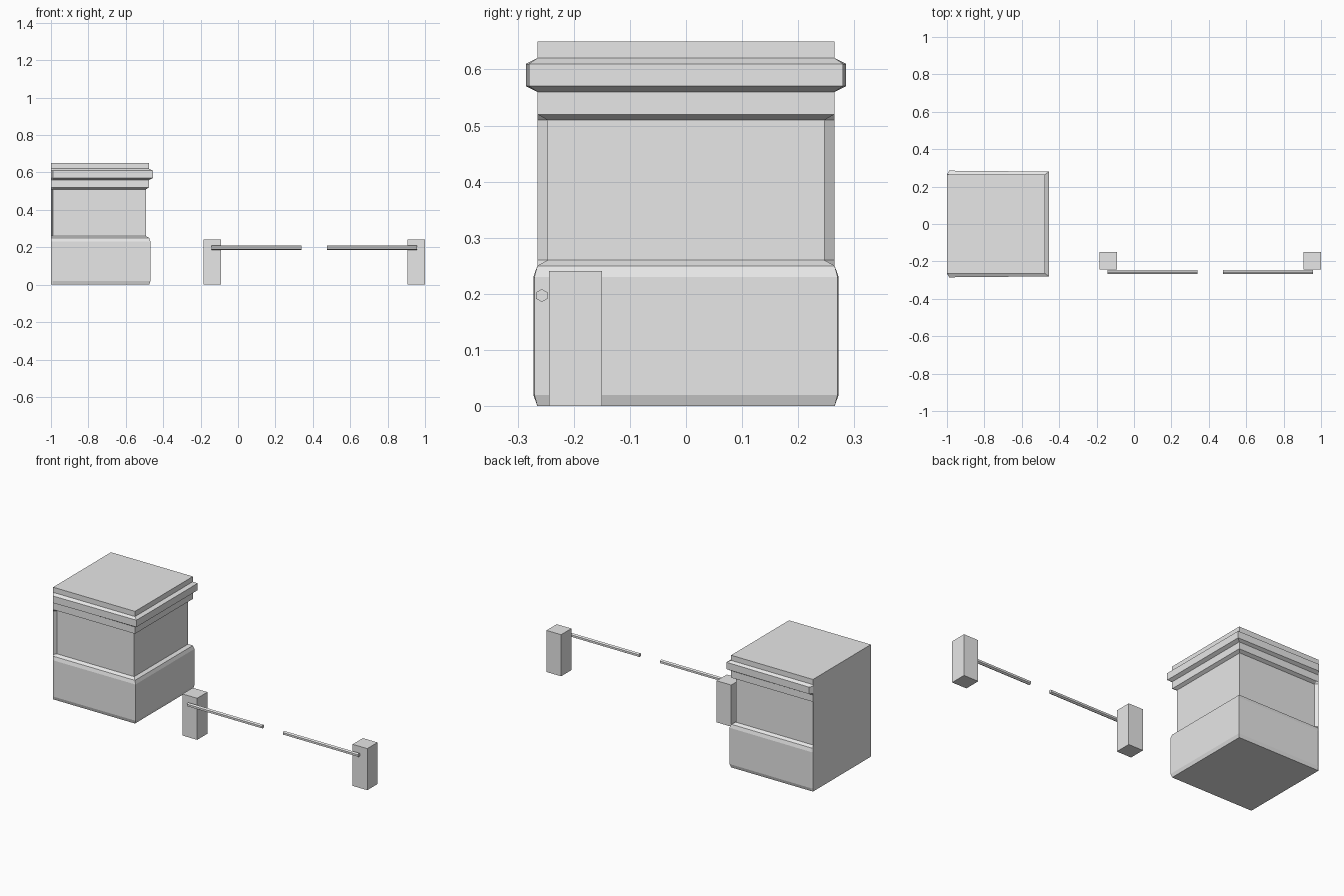
import bpy, bmesh, math

cube = bpy.data.objects.get("Cube")
if cube:
    bpy.data.objects.remove(cube, do_unlink=True)

GREY = (0.8, 0.8, 0.8, 1)
mat = bpy.data.materials.new("light grey")
mat.use_nodes = True
mat.diffuse_color = GREY
mat.node_tree.nodes["Principled BSDF"].inputs["Base Color"].default_value = GREY


def add_object(name, bm):
    bmesh.ops.recalc_face_normals(bm, faces=bm.faces)
    mesh = bpy.data.meshes.new(name)
    bm.to_mesh(mesh)
    bm.free()
    mesh.materials.append(mat)
    obj = bpy.data.objects.new(name, mesh)
    bpy.context.collection.objects.link(obj)
    return obj


# Booth: moulding profile (offset, height) carried round front, side and back,
# fading into a flat wall at the outer side
BACK_X, FRONT_X, HALF = -1.0, -0.475, 0.265
profile = [(0, 0), (0.007, 0.02), (0.007, 0.23), (0, 0.25),
           (-0.018, 0.26), (-0.018, 0.51), (0, 0.52), (0, 0.56),
           (0.02, 0.57), (0.02, 0.61), (0, 0.62), (0, 0.65)]

bm = bmesh.new()
rings = []
for off, z in profile:
    corner = HALF + (off * 0.75 if off > 0 else off)
    side = [(BACK_X, HALF), (BACK_X + 0.012, HALF + off), (FRONT_X + off, corner)]
    plan = [(x, -y) for x, y in side] + [(x, y) for x, y in reversed(side)]
    rings.append([bm.verts.new((x, y, z)) for x, y in plan])
for low, high in zip(rings, rings[1:]):
    for i in range(len(low) - 1):
        bm.faces.new((low[i], low[i + 1], high[i + 1], high[i]))
bm.faces.new(rings[0])
bm.faces.new(rings[-1])
bm.faces.new([r[0] for r in rings] + [r[-1] for r in reversed(rings)])
add_object("booth", bm)


# Barrier posts
def post(name, x):
    bm = bmesh.new()
    bmesh.ops.create_cube(bm, size=1)
    bmesh.ops.scale(bm, vec=(0.094, 0.094, 0.241), verts=bm.verts)
    bmesh.ops.translate(bm, vec=(x, -0.197, 0.1205), verts=bm.verts)
    add_object(name, bm)


# Six-sided barrier arms, lying along x with an edge on top
def arm(name, x0, x1):
    bm = bmesh.new()
    bmesh.ops.create_cone(bm, cap_ends=True, segments=6, radius1=0.0115,
                          radius2=0.0115, depth=x1 - x0)
    obj = add_object(name, bm)
    obj.rotation_euler = (math.radians(90), 0, math.radians(90))
    obj.location = ((x0 + x1) / 2, -0.257, 0.197)


post("right_post", -0.138)
post("left_post", 0.953)
arm("right_arm", -0.141, 0.34)
arm("left_arm", 0.475, 0.956)
